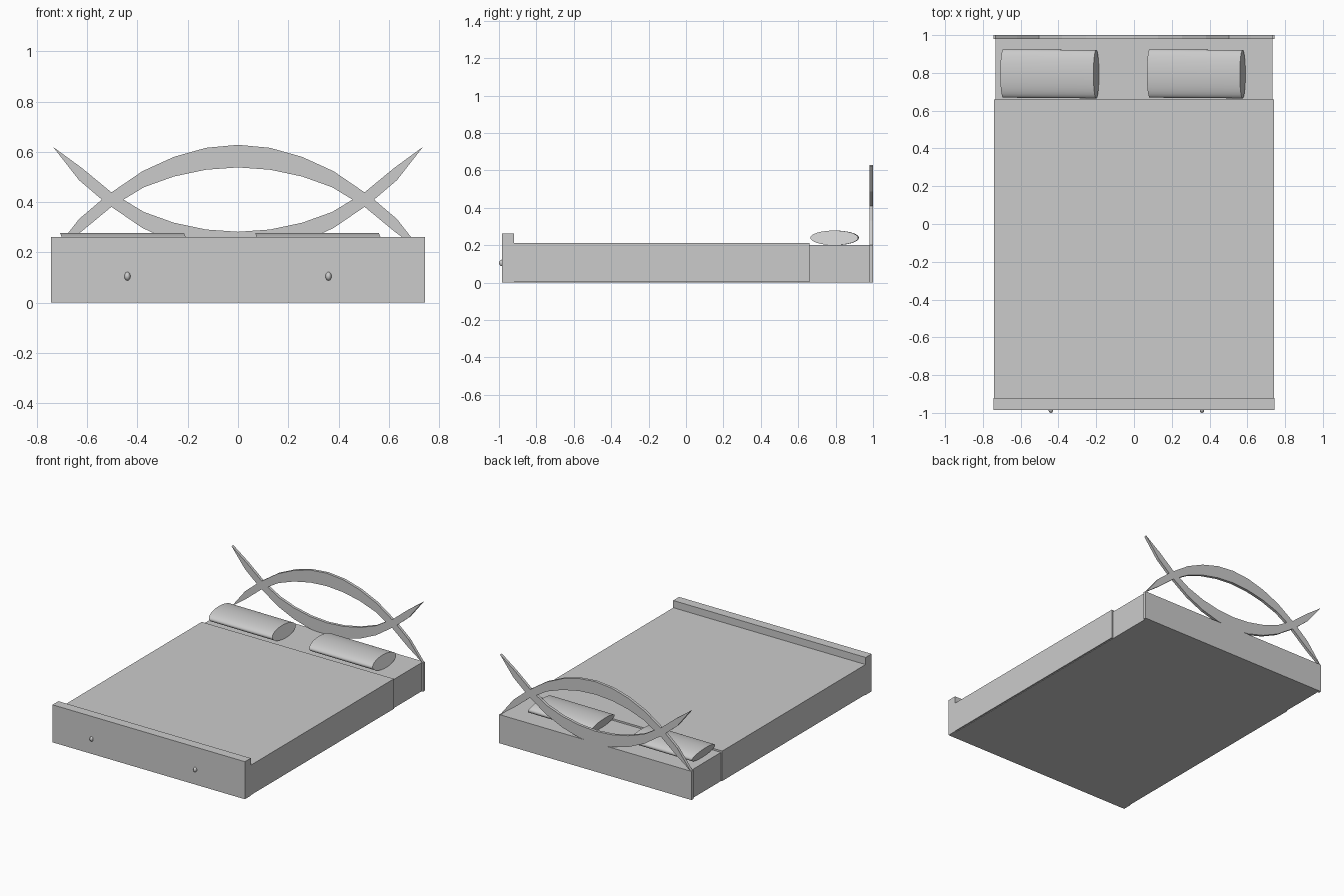
import bpy, bmesh, math
from mathutils import Matrix, Vector

cube = bpy.data.objects.get("Cube")
if cube:
    bpy.data.objects.remove(cube, do_unlink=True)

# Single plain grey
GREY = (0.6, 0.6, 0.6, 1)
grey = bpy.data.materials.new("plain_grey")
grey.use_nodes = True
grey.diffuse_color = GREY
grey.node_tree.nodes["Principled BSDF"].inputs["Base Color"].default_value = GREY


def finish(name, bm, smooth=False):
    bmesh.ops.recalc_face_normals(bm, faces=bm.faces)
    mesh = bpy.data.meshes.new(name)
    bm.to_mesh(mesh)
    bm.free()
    mesh.materials.append(grey)
    obj = bpy.data.objects.new(name, mesh)
    bpy.context.collection.objects.link(obj)
    if smooth:
        bpy.ops.object.select_all(action='DESELECT')
        obj.select_set(True)
        bpy.context.view_layer.objects.active = obj
        bpy.ops.object.shade_smooth_by_angle(angle=math.radians(40))
    return obj


def box(name, half_width, y0, y1, z0, z1):
    bm = bmesh.new()
    bmesh.ops.create_cube(bm, size=1)
    bmesh.ops.scale(bm, vec=(2 * half_width, y1 - y0, z1 - z0), verts=bm.verts)
    bmesh.ops.translate(bm, vec=(0, (y0 + y1) / 2, (z0 + z1) / 2), verts=bm.verts)
    return finish(name, bm)


# Bed body
box("bed_base", 0.732, -0.95, 0.98, 0, 0.2)
box("blanket", 0.742, -0.92, 0.66, 0.003, 0.212)
box("footboard", 0.743, -0.985, -0.92, 0, 0.262)
box("headboard_panel", 0.743, 0.98, 1.0, 0, 0.2)

# Headboard arcs: half profiles of an upward-opening crescent, mirrored in x
INNER = [(0, 0.282), (0.127, 0.291), (0.255, 0.318), (0.375, 0.361),
         (0.505, 0.44), (0.62, 0.535)]
TIP = (0.736, 0.62)
OUTER = [(0, 0.192), (0.127, 0.204), (0.255, 0.24), (0.38, 0.297),
         (0.525, 0.396), (0.632, 0.487)]
CROSS_HEIGHT = 0.41


def crescent(name, flip):
    bm = bmesh.new()

    def vert(p, side):
        z = 2 * CROSS_HEIGHT - p[1] if flip else p[1]
        return bm.verts.new((side * p[0], 0.98, z))

    # Strip of quads from tip to tip, closed by a triangle at each end
    for side in (-1, 1):
        top = [vert(p, side) for p in INNER]
        low = [vert(p, side) for p in OUTER]
        for i in range(len(top) - 1):
            bm.faces.new((top[i], top[i + 1], low[i + 1], low[i]))
        bm.faces.new((top[-1], vert(TIP, side), low[-1]))
    bmesh.ops.remove_doubles(bm, verts=bm.verts, dist=0.0005)
    bmesh.ops.recalc_face_normals(bm, faces=bm.faces)
    extruded = bmesh.ops.extrude_face_region(bm, geom=bm.faces[:], use_keep_orig=True)
    moved = [g for g in extruded["geom"] if isinstance(g, bmesh.types.BMVert)]
    bmesh.ops.translate(bm, vec=(0, 0.02, 0), verts=moved)
    return finish(name, bm)


crescent("headboard_lower_arc", False)
crescent("headboard_upper_arc", True)


# Pillows: flattened cylinders with slanted ends
def pillow(name, x0, x1):
    bm = bmesh.new()
    bmesh.ops.create_cone(bm, cap_ends=True, segments=32, radius1=1, radius2=1,
                          depth=x1 - x0, matrix=Matrix.Rotation(math.pi / 2, 4, 'Y'))
    for v in bm.verts:
        x, y, z = v.co
        v.co = Vector(((x0 + x1) / 2 + x - 0.015 * z,
                       0.795 + 0.128 * y - 0.008 * x, 0.239 + 0.039 * z))
    finish(name, bm, smooth=True)


pillow("right_pillow", -0.693, -0.2)
pillow("left_pillow", 0.083, 0.575)

# Footboard knobs
for name, x in (("right_knob", -0.44), ("left_knob", 0.36)):
    bm = bmesh.new()
    bmesh.ops.create_uvsphere(bm, u_segments=16, v_segments=10, radius=1)
    bmesh.ops.scale(bm, vec=(0.012, 0.015, 0.017), verts=bm.verts)
    bmesh.ops.translate(bm, vec=(x, -0.985, 0.105), verts=bm.verts)
    finish(name, bm, smooth=True)
